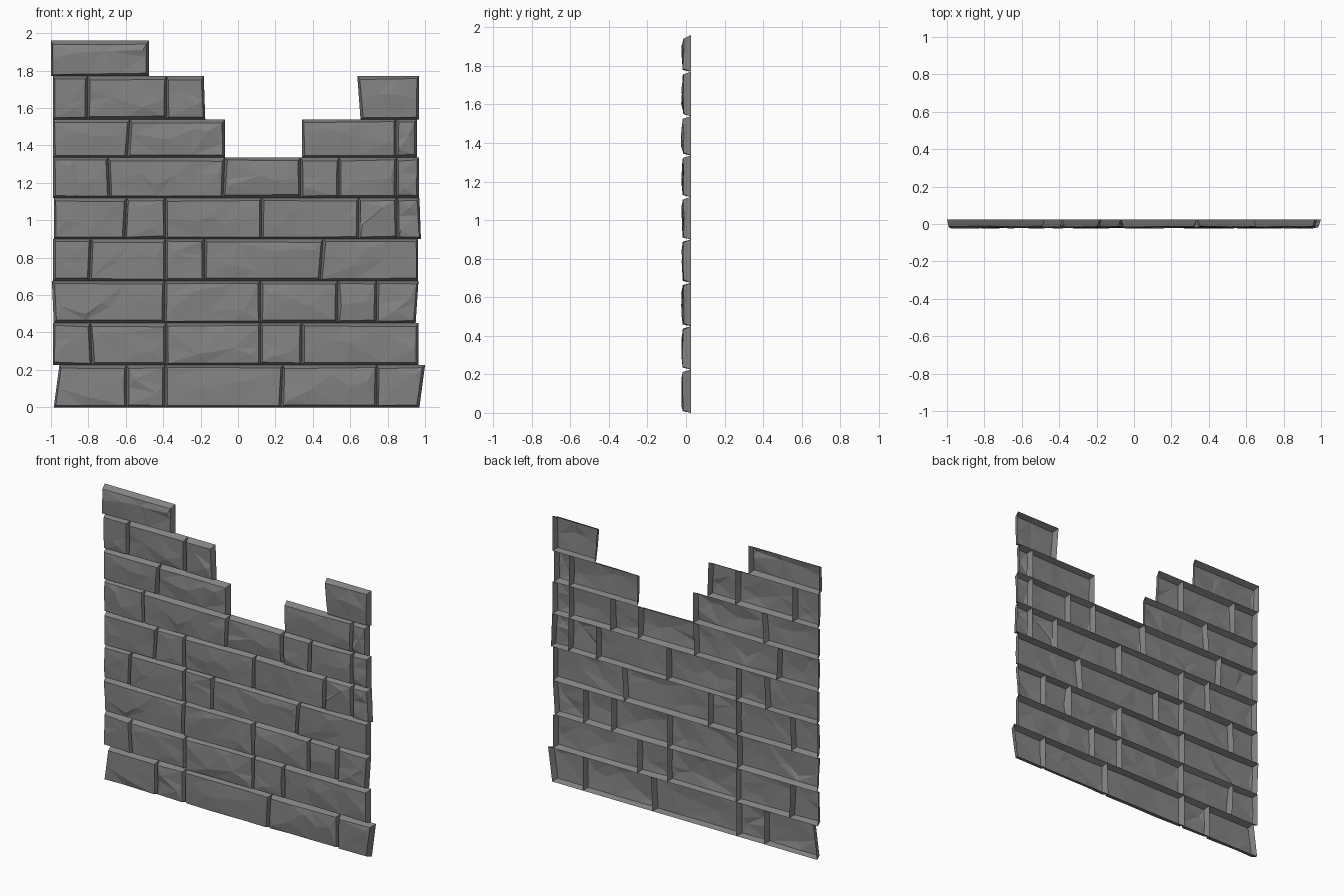
import bpy, bmesh, random
from mathutils import Vector
from mathutils.geometry import delaunay_2d_cdt

random.seed(7)
cube = bpy.data.objects.get("Cube")
if cube:
    bpy.data.objects.remove(cube, do_unlink=True)

GREY = (0.23, 0.23, 0.23, 1)
stone = bpy.data.materials.new("grey stone")
stone.use_nodes = True
stone.diffuse_color = GREY
stone.node_tree.nodes["Principled BSDF"].inputs["Base Color"].default_value = GREY

BACK = 0.025          # open rear rim of each shell
SIDE, TOP, BOTTOM = 0.012, 0.016, 0.013   # how far the front face is inset


def blend(corners, u, v):
    """Point inside a four-sided outline: bottom left, bottom right, top right, top left."""
    bl, br, tr, tl = corners
    return bl.lerp(br, u).lerp(tl.lerp(tr, u), v)


def wobble(amount):
    return random.uniform(-amount, amount)


def brick(name, rim):
    """Chipped stone face with sloping sides, open at the back."""
    bl, br, tr, tl = rim
    front = [bl + Vector((SIDE, BOTTOM)), br + Vector((-SIDE, BOTTOM)),
             tr + Vector((-SIDE, -TOP)), tl + Vector((SIDE, -TOP))]
    front = [p + Vector((wobble(0.003), wobble(0.004))) for p in front]
    w, h = (br - bl).length, (tl - bl).length

    # outline points, then scattered chips inside
    n = max(1, round(w / 0.2))
    us = [0] + [(i + wobble(0.25)) / n for i in range(1, n)] + [1]
    points = [Vector((u * w, 0)) for u in us]
    points += [Vector((w, h * random.uniform(0.35, 0.65)))]
    points += [Vector((u * w, h)) for u in reversed(us)]
    points += [Vector((0, h * random.uniform(0.35, 0.65)))]
    count = len(points)
    outline = [(i, (i + 1) % count) for i in range(count)]
    chips = max(2, round(w / 0.1))
    for i in range(chips):
        u = (i + 0.5 + wobble(0.4)) / chips
        points.append(Vector((u * w, h * random.uniform(0.15, 0.85))))
    verts, _, faces, *_ = delaunay_2d_cdt(points, outline, [], 1, 1e-5)

    bm = bmesh.new()
    made = [bm.verts.new((p.x, 0, p.y)) for p in verts]
    for f in faces:
        bm.faces.new([made[i] for i in f])
    border = [e for e in bm.edges if e.is_boundary]
    border_verts = {v for e in border for v in e.verts}
    new = bmesh.ops.extrude_edge_only(bm, edges=border)["geom"]
    rim_verts = {g for g in new if isinstance(g, bmesh.types.BMVert)}

    # place the flat pattern on the real outline
    for v in bm.verts:
        u, t = v.co.x / w, v.co.z / h
        if v in rim_verts:
            p, y = blend(rim, u, t), BACK
        elif v in border_verts:
            p, y = blend(front, u, t), -0.014 + wobble(0.004)
        else:
            p, y = blend(front, u, t), -0.020 + wobble(0.005)
        v.co = (p.x, y, p.y)
    bm.normal_update()
    if sum(f.normal.y * f.calc_area() for f in bm.faces) > 0:
        bmesh.ops.reverse_faces(bm, faces=bm.faces[:])

    mesh = bpy.data.meshes.new(name)
    bm.to_mesh(mesh)
    bm.free()
    mesh.materials.append(stone)
    bpy.context.collection.objects.link(bpy.data.objects.new(name, mesh))


# course heights, and the joints of each course; a pair is a slanted joint
LEVELS = [0, 0.225, 0.45, 0.675, 0.9, 1.12, 1.335, 1.54, 1.77, 1.96]
COURSES = [
    [[(-0.985, -0.955), -0.595, -0.39, (0.23, 0.24), 0.742, (0.97, 1.0)]],
    [[-0.99, (-0.78, -0.79), -0.385, 0.12, 0.342, 0.965]],
    [[(-0.985, -0.995), -0.392, 0.12, 0.533, 0.74, (0.95, 0.965)]],
    [[-0.988, (-0.795, -0.785), -0.388, -0.18, (0.44, 0.455), 0.963]],
    [[-0.985, (-0.605, -0.595), -0.388, 0.125, 0.645, 0.85, (0.978, 0.97)]],
    [[-0.99, (-0.685, -0.695), (-0.08, -0.07), 0.335, 0.54, 0.847, 0.968]],
    [[-0.99, (-0.592, -0.578), -0.07], [0.342, 0.845, 0.957]],
    [[-0.99, -0.805, -0.383, (-0.175, -0.183)], [(0.655, 0.638), 0.967]],
    [[-1.0, -0.477]],
]

for row, runs in enumerate(COURSES):
    low, high = LEVELS[row], LEVELS[row + 1]
    number = 0
    for run in runs:
        joints = [j if isinstance(j, tuple) else (j, j) for j in run]
        for (lb, lt), (rb, rt) in zip(joints, joints[1:]):
            number += 1
            outline = [Vector((lb, low)), Vector((rb, low)),
                       Vector((rt, high)), Vector((lt, high))]
            brick(f"brick_row{row + 1}_{number}", outline)
